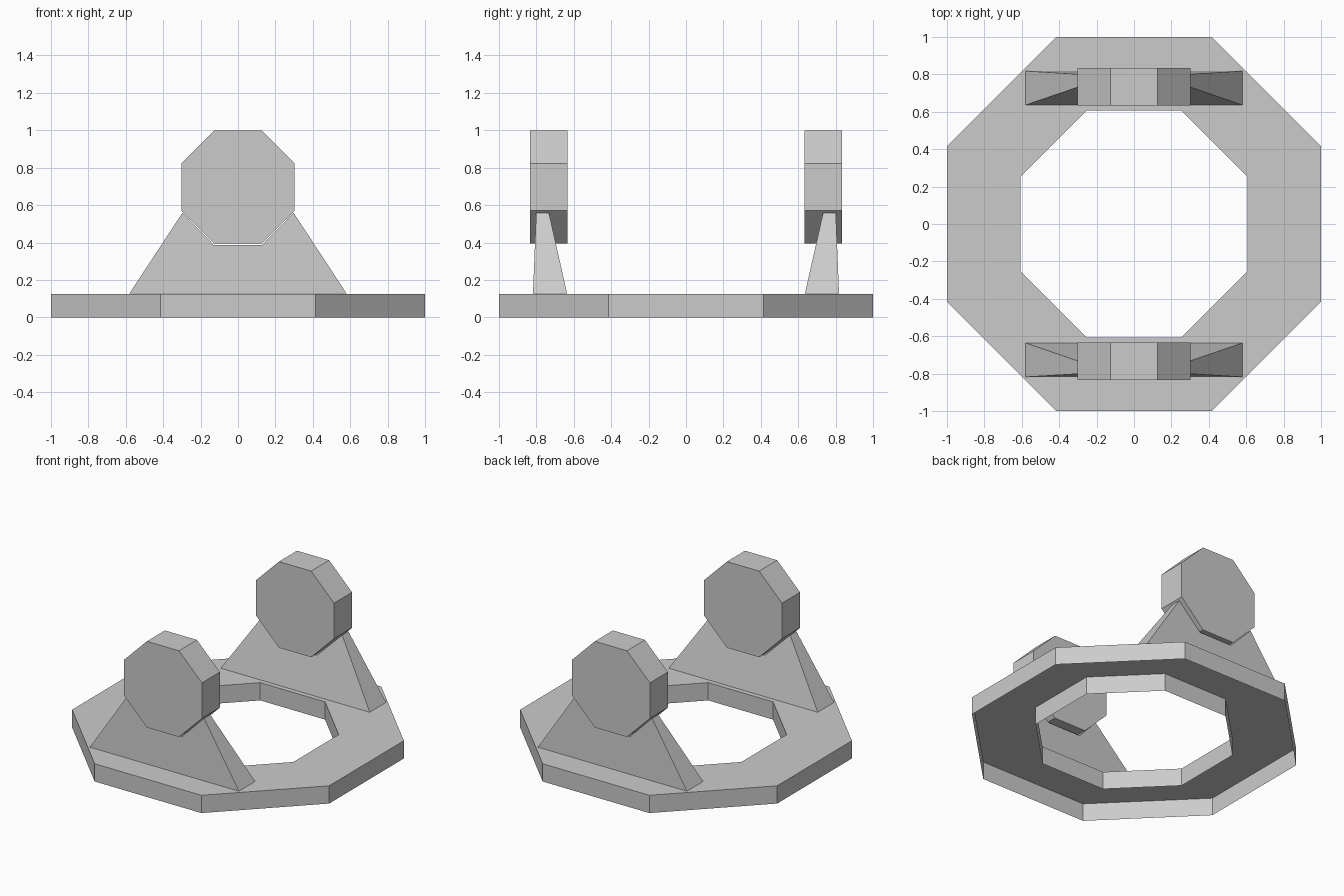
import bpy, bmesh

if "Cube" in bpy.data.objects:
    bpy.data.objects.remove(bpy.data.objects["Cube"])


def make_object(name, verts, faces):
    mesh = bpy.data.meshes.new(name)
    mesh.from_pydata(verts, [], faces)
    bm = bmesh.new()
    bm.from_mesh(mesh)
    bmesh.ops.recalc_face_normals(bm, faces=bm.faces)
    bm.to_mesh(mesh)
    bm.free()
    obj = bpy.data.objects.new(name, mesh)
    bpy.context.collection.objects.link(obj)
    return obj


def octagon(r, s):
    # r: distance to flat sides, s: half the length of the axis-aligned sides
    return [(r, -s), (r, s), (s, r), (-s, r), (-r, s), (-r, -s), (-s, -r), (s, -r)]


def prism(name, front, back):
    # solid between two matching outlines
    n = len(front)
    sides = [(i, (i + 1) % n, n + (i + 1) % n, n + i) for i in range(n)]
    return make_object(name, front + back,
                       [tuple(range(n)), tuple(range(n, 2 * n))] + sides)


# Octagonal base ring, hollow and open underneath
rings = [(1.0, 0.415, 0.0), (1.0, 0.415, 0.125), (0.607, 0.252, 0.125), (0.607, 0.252, 0.0)]
verts = [(x, y, z) for r, s, z in rings for x, y in octagon(r, s)]
faces = [(a * 8 + i, a * 8 + (i + 1) % 8, (a + 1) * 8 + (i + 1) % 8, (a + 1) * 8 + i)
         for a in range(3) for i in range(8)]
make_object("base_ring", verts, faces)

# Notched support profile (x, z), tapering in depth towards the top
Z0, Z1 = 0.128, 0.559
profile = [(-0.58, Z0), (0.58, Z0), (0.297, Z1), (0.128, 0.386), (-0.128, 0.386), (-0.297, Z1)]


def support_outline(y_base, y_top, sign):
    return [(x, sign * (y_base + (y_top - y_base) * (z - Z0) / (Z1 - Z0)), z) for x, z in profile]


for label, sign in (("front", -1), ("back", 1)):
    # Support bracket
    prism(label + "_support", support_outline(0.818, 0.801, sign),
          support_outline(0.636, 0.733, sign))
    # Octagonal disc resting above the notch
    disc = octagon(0.303, 0.125)
    prism(label + "_disc", *[[(x, sign * y, 0.697 + z) for x, z in disc] for y in (0.834, 0.634)])
